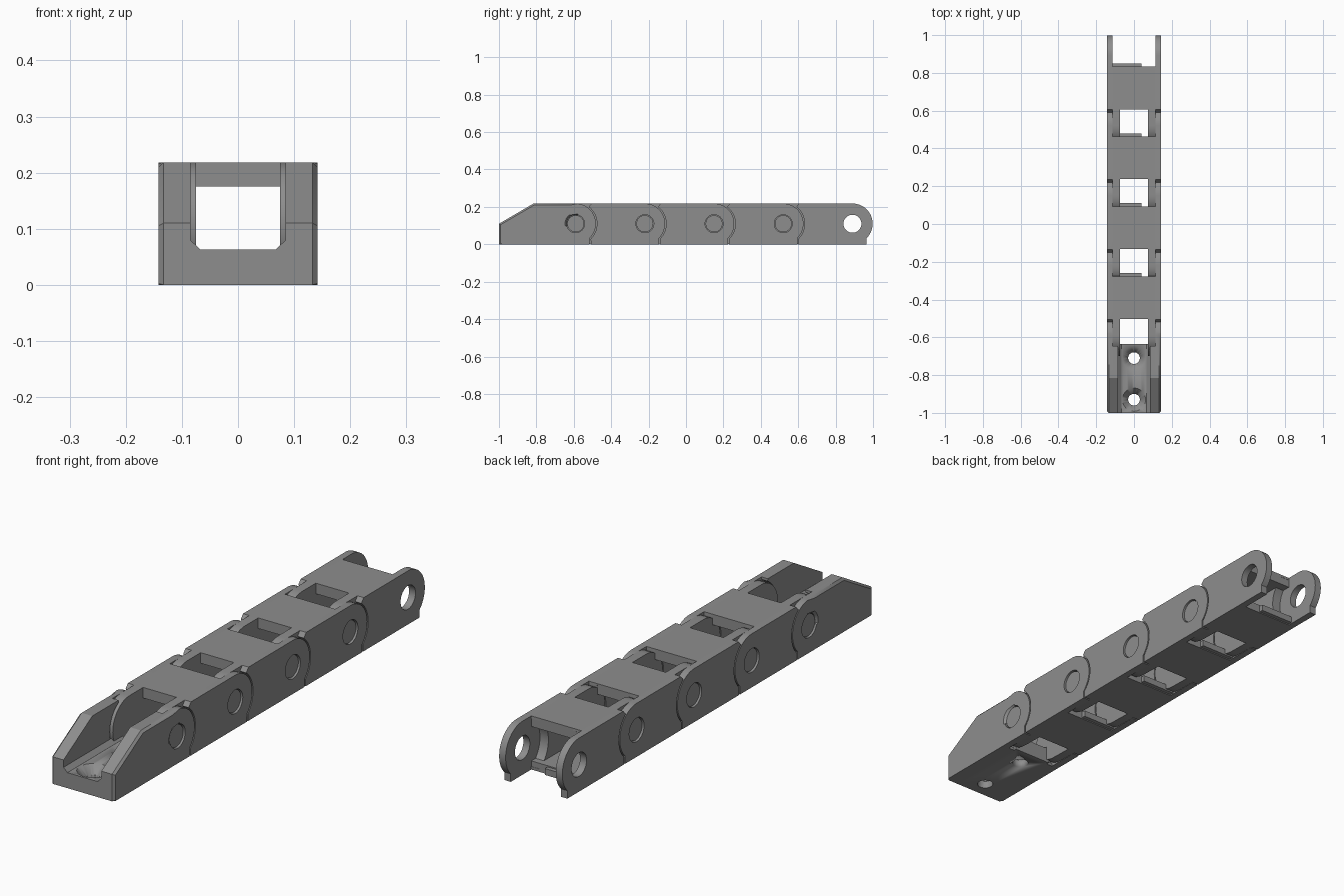
import bpy, bmesh, math
from mathutils import Matrix

if "Cube" in bpy.data.objects:
    bpy.data.objects.remove(bpy.data.objects["Cube"])

grey = bpy.data.materials.new("mid_grey")
grey.diffuse_color = (0.27, 0.27, 0.27, 1)
grey.use_nodes = True
grey.node_tree.nodes["Principled BSDF"].inputs["Base Color"].default_value = grey.diffuse_color
ZC, W, XM, XI, TOP = 0.11, 0.142, 0.113, 0.075, 0.218   # pivot height, x layers, height
PIVOTS = [-0.59 + 0.37 * i for i in range(5)]


def arc(y, r, a0, a1, n=20):
    """Arc points (y, z) around a pivot, angles in degrees."""
    return [(y + r * math.cos(math.radians(a0 + (a1 - a0) * i / n)),
             ZC + r * math.sin(math.radians(a0 + (a1 - a0) * i / n))) for i in range(n + 1)]


def finish(name, bm):
    bmesh.ops.recalc_face_normals(bm, faces=bm.faces[:])
    me = bpy.data.meshes.new(name)
    bm.to_mesh(me)
    bm.free()
    me.materials.append(grey)
    ob = bpy.data.objects.new(name, me)
    bpy.context.collection.objects.link(ob)
    for o in bpy.context.selected_objects:
        o.select_set(False)
    ob.select_set(True)
    bpy.context.view_layer.objects.active = ob
    bpy.ops.object.shade_smooth_by_angle(angle=math.radians(30))
    return ob


def slab(name, loops, a, b, axis="x", bevel=None):
    """Extrude outlines (first outer, rest holes) from a to b along x or y."""
    cu = bpy.data.curves.new(name, "CURVE")
    cu.dimensions, cu.fill_mode, cu.extrude = "2D", "BOTH", abs(b - a) / 2
    for pts in loops:
        sp = cu.splines.new("POLY")
        sp.points.add(len(pts) - 1)
        for p, q in zip(sp.points, pts):
            p.co = (q[0], q[1], 0, 1)
        sp.use_cyclic_u = True
    tmp = bpy.data.objects.new(name + "_outline", cu)
    bpy.context.collection.objects.link(tmp)
    me = bpy.data.meshes.new_from_object(tmp.evaluated_get(bpy.context.evaluated_depsgraph_get()))
    bpy.data.objects.remove(tmp)
    bm = bmesh.new()
    bm.from_mesh(me)
    bpy.data.meshes.remove(me)
    bmesh.ops.remove_doubles(bm, verts=bm.verts[:], dist=1e-5)
    m = (a + b) / 2
    for v in bm.verts:
        u, w, t = v.co
        v.co = (t + m, u, w) if axis == "x" else (u, t + m, w)
    if bevel:
        bm.normal_update()
        es = [e for e in bm.edges if bevel(e) and e.calc_face_angle(0) > 0.5]
        bmesh.ops.bevel(bm, geom=es, offset=0.009, segments=1, affect="EDGES")
    return finish(name, bm)


def box(name, x0, x1, y0, y1, z0, z1):
    return slab(name, [[(x0, z0), (x1, z0), (x1, z1), (x0, z1)]], y0, y1, "y")


def cone(name, r0, r1, depth, mat):
    bm = bmesh.new()
    bmesh.ops.create_cone(bm, cap_ends=True, segments=40, radius1=r0, radius2=r1, depth=depth, matrix=mat)
    return finish(name, bm)


def lug(p):
    """Rounded rear end with a small foot, from the floor up to the top."""
    return [(p + 0.075, 0)] + arc(p, 0.108, -46, 90)


def cavity(p):
    """Concave rear edge of the thick wall, top to bottom."""
    return [(p - 0.057, TOP)] + arc(p, 0.113, 120, 240) + [(p - 0.057, 0)]


def hole(p):
    return arc(p, 0.048, 0, 351, 39)


# chain links
for i, (p, q) in enumerate(zip(PIVOTS, PIVOTS[1:]), 1):
    socket = [(p + 0.085, TOP), (p + 0.07, 0.2)] + arc(p, 0.114, 50, -45) + [(p + 0.081, 0)]
    for side, s in (("left", -1), ("right", 1)):
        slab(f"link{i}_{side}_outer_plate", [socket + lug(q), hole(q)], s * XM, s * W)
        cheek = arc(p, 0.108, 90, 270) + [(p + 0.09, 0)]
        slab(f"link{i}_{side}_inner_cheek",
             [cheek + cavity(q)[::-1] + [(p + 0.09, TOP)]], s * XI, s * (XM + 0.001))
        cone(f"link{i}_{side}_pin", 0.045, 0.045, 0.024,
             Matrix.Translation((s * 0.123, p, ZC)) @ Matrix.Rotation(math.pi / 2, 4, "Y"))
    box(f"link{i}_top_bar", -XM, XM, p + 0.087, q - 0.057, 0.175, TOP)
    box(f"link{i}_bottom_bar", -XM, XM, p + 0.09, q - 0.057, 0, 0.035)
    box(f"link{i}_bottom_lip", -XM, 0.04, q - 0.06, q - 0.04, 0.004, 0.03)

# end bracket side walls
p = PIVOTS[0]
nose = [(-0.815, TOP), (-1, ZC), (-1, 0)]
for side, s in (("left", -1), ("right", 1)):
    def rim(e):
        return all(abs(v.co.x) > W - 0.001 and v.co.y < p + 0.01 and
                   (v.co.z > 0.1 or v.co.y < -0.99) for v in e.verts)
    slab(f"bracket_{side}_outer_plate", [lug(p) + nose, hole(p)], s * XM, s * W, bevel=rim)
    slab(f"bracket_{side}_inner_wall", [nose[::-1][::-1] + cavity(p)[::-1]], s * 0.085, s * (XM + 0.001))

# bracket floor with countersunk screw holes
floor = slab("bracket_floor", [[(-0.086, 0), (0.086, 0), (0.086, 0.081), (0.067, 0.063),
                                (-0.067, 0.063), (-0.086, 0.081)]], -1, -0.635, "y")
for y in (-0.93, -0.71):
    for name, r0, r1, d, z in (("screw_hole_cutter", 0.031, 0.031, 0.2, 0.03),
                               ("countersink_cutter", 0.026, 0.068, 0.045, 0.0475)):
        cut = cone(name, r0, r1, d, Matrix.Translation((0, y, z)))
        mod = floor.modifiers.new("hole", "BOOLEAN")
        mod.operation, mod.object, mod.solver = "DIFFERENCE", cut, "EXACT"
        bpy.context.view_layer.objects.active = floor
        bpy.ops.object.modifier_apply(modifier="hole")
        bpy.data.objects.remove(cut)
